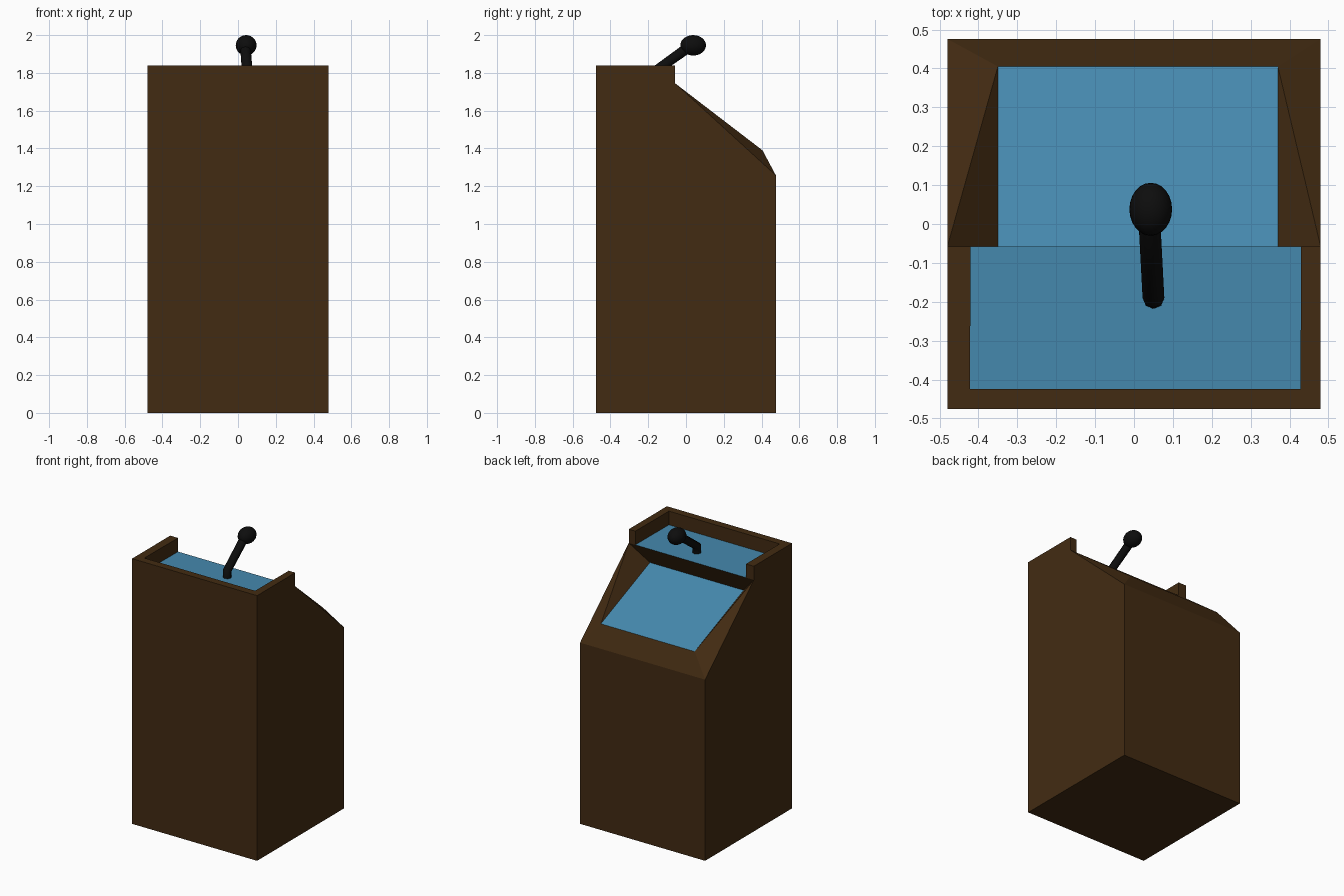
import bpy, bmesh
from mathutils import Vector

if "Cube" in bpy.data.objects:
    bpy.data.objects.remove(bpy.data.objects["Cube"])

HX, HY = 0.48, 0.476          # half width and half depth
LEDGE_Y, LEDGE_Z, TOP_Z, BACK_Z = -0.058, 1.745, 1.84, 1.257


def material(name, rgb):
    m = bpy.data.materials.new(name)
    m.diffuse_color = (*rgb, 1)
    m.use_nodes = True
    m.node_tree.nodes["Principled BSDF"].inputs["Base Color"].default_value = m.diffuse_color
    return m


wood = material("dark_wood", (0.055, 0.024, 0.006))
blue = material("blue_surface", (0.06, 0.25, 0.42))
black = material("black", (0.004, 0.004, 0.004))


def finish(bm, name, mats):
    bmesh.ops.recalc_face_normals(bm, faces=bm.faces[:])
    me = bpy.data.meshes.new(name)
    bm.to_mesh(me)
    bm.free()
    for m in mats:
        me.materials.append(m)
    ob = bpy.data.objects.new(name, me)
    bpy.context.collection.objects.link(ob)
    return ob


def prism(points, direction):
    """Extrude a closed polygon along a direction."""
    bm = bmesh.new()
    base = bm.faces.new([bm.verts.new(p) for p in points])
    ext = bmesh.ops.extrude_face_region(bm, geom=[base], use_keep_orig=True)
    moved = [v for v in ext["geom"] if isinstance(v, bmesh.types.BMVert)]
    bmesh.ops.translate(bm, verts=moved, vec=direction)
    bmesh.ops.recalc_face_normals(bm, faces=bm.faces[:])
    return bm, base


# Cabinet: side profile extruded across the width
profile = [(-HY, 0), (HY, 0), (HY, BACK_Z), (LEDGE_Y, LEDGE_Z), (-HY, LEDGE_Z)]
bm, _ = prism([(-HX, y, z) for y, z in profile], (2 * HX, 0, 0))
for f in bm.faces:
    if f.normal.z > 0.99:
        f.material_index = 1                      # flat ledge

# Sunken reading panel inset into the sloped face
slope = next(f for f in bm.faces if 0.3 < f.normal.z < 0.95)
outer = list(slope.verts)
bmesh.ops.inset_individual(bm, faces=[slope], thickness=0.08)
slope.material_index = 1
for v in slope.verts:
    left, high = v.co.x < 0, v.co.z > 1.5
    v.co = (-0.35 if left else 0.37,
            -0.133 if high else 0.405,
            1.61 if high else 1.39)
# Crease the side trims from outer top to inner bottom corner
for side in (-1, 1):
    a = next(v for v in outer if v.co.x * side > 0 and v.co.z > 1.5)
    b = next(v for v in slope.verts if v.co.x * side > 0 and v.co.z < 1.5)
    bmesh.ops.connect_verts(bm, verts=[a, b])
finish(bm, "cabinet", [wood, blue])

# U-shaped rim around the ledge
rim = [(-HX, LEDGE_Y), (-HX, -HY), (HX, -HY), (HX, LEDGE_Y),
       (0.43, LEDGE_Y), (0.428, -0.424), (-0.422, -0.424), (-0.42, LEDGE_Y)]
bm, base = prism([(x, y, LEDGE_Z) for x, y in rim], (0, 0, TOP_Z - LEDGE_Z))
bmesh.ops.delete(bm, geom=[base], context='FACES_ONLY')
finish(bm, "rim", [wood])

# Microphone stem: bent rod
path = [(0.05, -0.19, LEDGE_Z), (0.05, -0.19, 1.79), (0.039, 0.02, 1.94)]
cu = bpy.data.curves.new("microphone_stem", 'CURVE')
cu.dimensions = '3D'
sp = cu.splines.new('POLY')
sp.points.add(len(path) - 1)
for p, co in zip(sp.points, path):
    p.co = (*co, 1)
cu.bevel_depth = 0.028
cu.bevel_resolution = 2
cu.use_fill_caps = True
cu.materials.append(black)
stem = bpy.data.objects.new("microphone_stem", cu)
bpy.context.collection.objects.link(stem)

# Microphone head: flattened ball
bm = bmesh.new()
bmesh.ops.create_uvsphere(bm, u_segments=24, v_segments=14, radius=1)
for v in bm.verts:
    v.co = Vector((v.co.x * 0.055, v.co.y * 0.068, v.co.z * 0.054)) + Vector((0.043, 0.038, 1.946))
for f in bm.faces:
    f.smooth = True
finish(bm, "microphone_head", [black])
